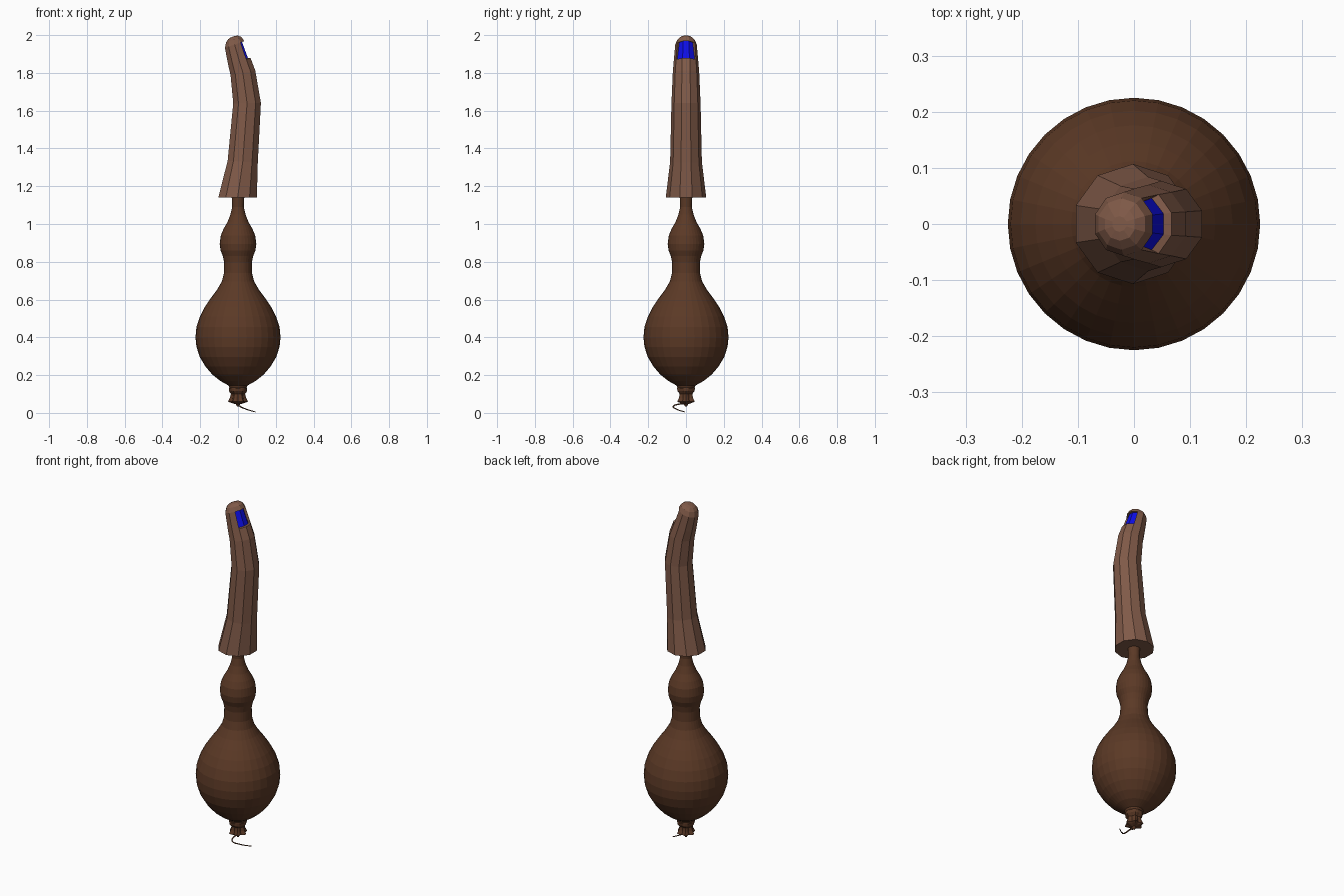
import bpy, bmesh, math
from mathutils import Vector

cube = bpy.data.objects.get("Cube")
if cube:
    bpy.data.objects.remove(cube)


def material(name, rgb):
    m = bpy.data.materials.new(name)
    m.use_nodes = True
    m.diffuse_color = (*rgb, 1)
    bsdf = m.node_tree.nodes["Principled BSDF"]
    bsdf.inputs["Base Color"].default_value = (*rgb, 1)
    return m


dark_brown = material("dark brown", (0.105, 0.041, 0.019))
light_brown = material("light brown", (0.216, 0.102, 0.065))
blue = material("blue", (0.004, 0.004, 0.8))


def finish(bm, name, *mats):
    bmesh.ops.recalc_face_normals(bm, faces=bm.faces)
    mesh = bpy.data.meshes.new(name)
    bm.to_mesh(mesh)
    bm.free()
    for m in mats:
        mesh.materials.append(m)
    obj = bpy.data.objects.new(name, mesh)
    bpy.context.collection.objects.link(obj)
    return obj


def loft(bm, rings):
    """Skin a list of vertex rings; returns one list of quads per band."""
    bands = []
    for a, b in zip(rings, rings[1:]):
        n = len(a)
        bands.append([bm.faces.new((a[i], a[(i + 1) % n], b[(i + 1) % n], b[i]))
                      for i in range(n)])
    bm.faces.new(rings[0])
    bm.faces.new(rings[-1])
    return bands


def ring(bm, center, radius, sides, tilt=0, start=0, lobe=0, lobes=6):
    """Ring of vertices, tilted about y; lobe makes the outline wavy."""
    verts = []
    for i in range(sides):
        a = start + math.tau * i / sides
        r = radius * (1 + lobe * math.cos(lobes * a))
        verts.append(bm.verts.new(Vector(center) + Vector((
            r * math.cos(a) * math.cos(tilt), r * math.sin(a),
            r * math.cos(a) * math.sin(tilt)))))
    return verts


# Turned bulb body with upper bead and slim stem
profile = [(.044, .13), (.05, .145), (.095, .17), (.135, .202), (.172, .245),
           (.202, .295), (.22, .35), (.225, .4), (.22, .455), (.202, .51),
           (.176, .56), (.145, .606), (.112, .65), (.086, .695), (.074, .74),
           (.073, .795), (.08, .83), (.092, .86), (.097, .895), (.091, .94),
           (.076, .975), (.056, 1.01), (.04, 1.05), (.031, 1.09), (.034, 1.16)]
bm = bmesh.new()
loft(bm, [ring(bm, (0, 0, z), r, 32) for r, z in profile])
finish(bm, "bulb_body", dark_brown)

# Gathered knot under the bulb, with lobed folds
knot = [(.04, .145, 0), (.048, .13, 0), (.046, .115, .05), (.034, .1, .1),
        (.037, .08, .15), (.045, .06, .18), (.034, .054, .15),
        (.012, .046, 0), (.004, .033, 0)]
bm = bmesh.new()
loft(bm, [ring(bm, (0, 0, z), r, 24, lobe=w) for r, z, w in knot])
finish(bm, "knot", dark_brown)

# Curled string hanging from the knot
curve = bpy.data.curves.new("string", "CURVE")
curve.dimensions = "3D"
curve.bevel_depth = 0.004
curve.bevel_resolution = 1
curve.resolution_u = 5
path = [(0, 0, .047), (0, -.04, .046), (.01, -.067, .035),
        (.04, -.052, .021), (.092, -.008, .005)]
spline = curve.splines.new("BEZIER")
spline.bezier_points.add(len(path) - 1)
for i, (point, co) in enumerate(zip(spline.bezier_points, path)):
    point.co = co
    point.handle_left_type = point.handle_right_type = "AUTO"
    point.radius = 1.2 - 0.15 * i
curve.materials.append(dark_brown)
bpy.context.collection.objects.link(bpy.data.objects.new("string", curve))

# Curved ten-sided sleeve with a domed tip: (x, z, radius, tilt in degrees)
SIDES = 10
sections = [(-.002, 1.14, .107, 0), (.025, 1.33, .084, -4),
            (.048, 1.64, .077, 1), (.026, 1.8, .07, 11),
            (.007, 1.862, .065, 15), (-.018, 1.95, .057, 19),
            (-.022, 1.975, .046, 19), (-.025, 1.988, .03, 19),
            (-.026, 1.992, .014, 19)]
bm = bmesh.new()
bands = loft(bm, [ring(bm, (x, 0, z), r, SIDES, math.radians(t), math.pi / SIDES)
                  for x, z, r, t in sections])

# Recessed blue window on the three +x facets below the tip
window = [f for f in bands[4] if f.calc_center_median().x > 0.012]
center = Vector((-.006, 0, 1.906))
bm.normal_update()
window = sorted(bands[4], key=lambda f: -f.calc_center_median().x)[:3]
moved = bmesh.ops.extrude_face_region(bm, geom=window)["geom"]
bmesh.ops.delete(bm, geom=window, context="FACES")
for v in (g for g in moved if isinstance(g, bmesh.types.BMVert)):
    offset = v.co - center
    v.co -= Vector((offset.x, offset.y * 0.5, 0)).normalized() * 0.014
for f in (g for g in moved if isinstance(g, bmesh.types.BMFace)):
    f.material_index = 1
finish(bm, "sleeve", light_brown, blue)
